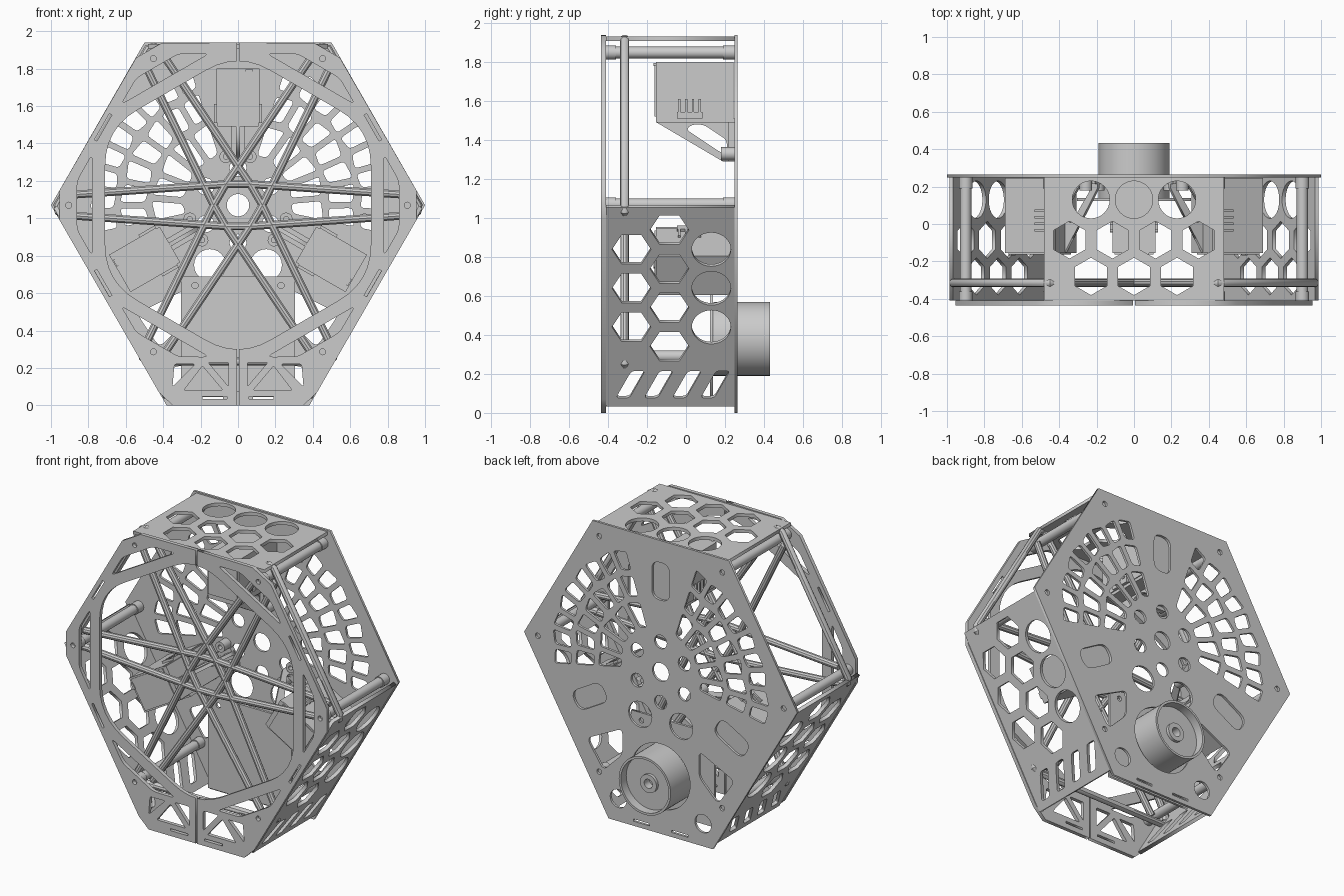
import bpy, bmesh
from math import sin, cos, pi, radians, atan2
from mathutils import Matrix, Vector

if "Cube" in bpy.data.objects:
    bpy.data.objects.remove(bpy.data.objects["Cube"])

CZ = 1.07                                   # height of the hexagon centre
CENTRE = Matrix.Translation((0, 0, CZ))


def P(a, u, v=0):
    """Point at distance u along direction a (degrees), v sideways."""
    a = radians(a)
    return (u * cos(a) - v * sin(a), u * sin(a) + v * cos(a))


def circle(x, y, r, n=24):
    return [(x + r * cos(2 * pi * i / n), y + r * sin(2 * pi * i / n)) for i in range(n)]


def hexagon(x, y, r):
    return [(x + r * sin(i * pi / 3), y + r * cos(i * pi / 3)) for i in range(6)]


def fillet(pts, t, seg=4):
    out = []
    for i, p in enumerate(pts):
        p, a, b = Vector(p), Vector(pts[i - 1]), Vector(pts[(i + 1) % len(pts)])
        s = p + (a - p).normalized() * min(t, (a - p).length * .48)
        e = p + (b - p).normalized() * min(t, (b - p).length * .48)
        for k in range(seg + 1):
            f = k / seg
            out.append(tuple(s * (1 - f) ** 2 + p * 2 * f * (1 - f) + e * f * f))
    return out


def rect(x0, y0, x1, y1):
    return [(x0, y0), (x1, y0), (x1, y1), (x0, y1)]


def flip(loop):
    return [(-x, y) for x, y in loop]


def curve_mesh(name, cu, m):
    tmp = bpy.data.objects.new(name, cu)
    bpy.context.collection.objects.link(tmp)
    me = bpy.data.meshes.new_from_object(tmp.evaluated_get(bpy.context.evaluated_depsgraph_get()))
    bpy.data.objects.remove(tmp)
    ob = bpy.data.objects.new(name, me)
    bpy.context.collection.objects.link(ob)
    ob.matrix_world = m
    return ob


def plate(name, loops, thick, m):
    cu = bpy.data.curves.new(name, 'CURVE')
    cu.dimensions, cu.fill_mode, cu.extrude = '2D', 'BOTH', thick / 2
    for lp in loops:
        sp = cu.splines.new('POLY')
        sp.points.add(len(lp) - 1)
        for q, (x, y) in zip(sp.points, lp):
            q.co = (x, y, 0, 1)
        sp.use_cyclic_u = True
    return curve_mesh(name, cu, m)


def smooth(ob):
    bpy.ops.object.select_all(action='DESELECT')
    ob.select_set(True)
    bpy.context.view_layer.objects.active = ob
    bpy.ops.object.shade_smooth_by_angle(angle=radians(35))


def tube(name, pts, y, r):
    cu = bpy.data.curves.new(name, 'CURVE')
    cu.dimensions, cu.bevel_depth, cu.bevel_resolution, cu.use_fill_caps = '3D', r, 3, True
    sp = cu.splines.new('POLY')
    sp.points.add(len(pts) - 1)
    for q, (x, z) in zip(sp.points, pts):
        q.co = (x, y, z, 1)
    smooth(curve_mesh(name, cu, CENTRE))


def lathe(name, prof, m, n=48):
    """Spin a (radius, y) profile around the y axis."""
    bm = bmesh.new()
    vs = [bm.verts.new((r, y, 0)) for r, y in prof]
    es = [bm.edges.new(e) for e in zip(vs, vs[1:])]
    bmesh.ops.spin(bm, geom=vs + es, axis=(0, 1, 0), cent=(0, 0, 0), angle=2 * pi, steps=n)
    bmesh.ops.remove_doubles(bm, verts=bm.verts, dist=1e-4)
    bmesh.ops.recalc_face_normals(bm, faces=bm.faces)
    me = bpy.data.meshes.new(name)
    bm.to_mesh(me)
    bm.free()
    ob = bpy.data.objects.new(name, me)
    bpy.context.collection.objects.link(ob)
    ob.matrix_world = m
    smooth(ob)


def box(name, lo, hi, m):
    lo, hi = Vector(lo), Vector(hi)
    bm = bmesh.new()
    bmesh.ops.create_cube(bm, size=1, matrix=Matrix.Translation((lo + hi) / 2) @ Matrix.Diagonal((*(hi - lo), 1)))
    me = bpy.data.meshes.new(name)
    bm.to_mesh(me)
    bm.free()
    ob = bpy.data.objects.new(name, me)
    bpy.context.collection.objects.link(ob)
    ob.matrix_world = m


def facing(y):
    return Matrix.Translation((0, y, CZ)) @ Matrix.Rotation(pi / 2, 4, 'X')


# front ring: two mirrored halves with corner windows and a trussed foot
inner = [p for p in fillet([P(30 + 60 * i, .82) for i in range(6)], .2, 6) if p[0] > .01]
inner = [(.005, -.77)] + sorted(inner, key=lambda p: atan2(p[1], p[0])) + [(.005, .77)]
half = [[(.005, .87), P(60, .955, .078), P(60, .955, -.078), P(0, .955, .078), P(0, .955, -.078),
         (.423, -1.0), (.35, -1.07), (.005, -1.07)] + inner]
for a in (0, 60, 300):
    half.append(fillet([P(a, .78, -.27), P(a, .86, -.13), P(a, .86, .13), P(a, .78, .27)], .03))
    half.append(circle(*P(a, .905), .016, 12))
for a in (30, 330):
    half.append([P(a, .825, -.08), P(a, .84, -.08), P(a, .84, .08), P(a, .825, .08)])
for tri in ([(.05, -.84), (.16, -.84), (.05, -.97)], [(.08, -.99), (.19, -.86), (.29, -.99)],
            [(.23, -.85), (.34, -.85), (.35, -.97)]):
    half.append(fillet(tri, .012))
half.append(rect(.06, -1.035, .19, -1.022))
plate('front_ring', half + [flip(l) for l in half], .025, facing(-.4225))

# back plate: fan of lightening slots, unit openings, wheel opening
back = [[(.5, .87), (1, 0), (.382, -1.07), (-.382, -1.07), (-1, 0), (-.5, .87)], circle(0, 0, .06)]
for i in range(6):
    back.append(circle(*P(30 + 60 * i, .2), .045))
    back.append(circle(*P(60 * i, .9), .018, 12))
for a in (90, 210, 330):
    back.append(fillet([P(a, .475, -.065), P(a, .725, -.065), P(a, .725, .065), P(a, .475, .065)], .06))
for a in (30, 150):
    for r0, r1, n in ((.29, .45, 5), (.49, .62, 7), (.66, .78, 9)):
        step = 84 / n
        for k in range(n):
            b = a - 42 + step * (k + .5)
            w0, w1 = [r * radians(step) / 2 - .017 for r in (r0, r1)]
            s = .03 if k % 2 else -.03
            back.append(fillet([P(b, r0 - s * .2, -w0), P(b, r1 - s * .3, -w1),
                                P(b, r1 + s * .3, w1), P(b, r0 + s * .2, w0)], .02))
low = [circle(.15, -.32, .085), circle(.31, -.92, .06), rect(.08, -1.04, .2, -1.025),
       fillet([(.28, -.45), (.54, -.58), (.42, -.76), (.28, -.62)], .04)]
back += low + [flip(l) for l in low] + [circle(0, -.69, .215, 48)]
plate('back_plate', back, .016, facing(.257))

# three honeycomb walls: top, lower right, lower left (the lower ones run down further)
for name, a, sgn in (('top_wall', 90, 0), ('right_wall', -30, 1), ('left_wall', 210, -1)):
    loops = [rect(-.48, -.41, .70 if sgn else .48, .25)]
    loops += [hexagon(s, -.28, .1) for s in (-.23, 0, .23)]
    loops += [hexagon(s, -.085, .1) for s in (-.345, -.115, .115, .345)]
    loops += [circle(s, .13, .1, 32) for s in (-.23, 0, .23)]
    if sgn:
        for i in range(4):
            y = -.36 + i * .145
            loops.append(fillet([(.65, y), (.65, y + .07), (.49, y + .15), (.49, y + .08)], .02))
    if sgn < 0:
        loops = [flip(l) for l in loops]
    c, s = cos(radians(a)), sin(radians(a))
    m = Matrix(((s, 0, c, c * .85), (0, 1, 0, 0), (-c, 0, s, CZ + s * .85), (0, 0, 0, 1)))
    plate(name, loops, .022, m)

# standoff posts at the corners, with collars at both ends
for i in range(6):
    x, z = P(60 * i, .9)
    lathe('standoff_post', [(0, -.41), (.036, -.41), (.036, -.36), (.03, -.36), (.03, .19),
                            (.036, .19), (.036, .25), (0, .25)], Matrix.Translation((x, 0, CZ + z)), 20)

# crossing tubes behind the front ring
for a in (0, 60, 120):
    for s in (-1, 1):
        tube('cross_tube', [P(a, -.9, s * .055), P(a, -.06, s * .113), P(a, .06, s * .113), P(a, .9, s * .055)],
             -.315, .022)

# tubes along the three open sides, hooked round the corners
for a in (0, 120, 240):
    hook = [(.86, -.055), (.93, -.055), (.96, -.035), (.965, 0)]
    start = [P(a, u, v) for u, v in hook]
    end = [P(a + 60, u, -v) for u, v in reversed(hook)]
    tube('side_tube', start + end, -.315, .023)

# three drive units around the centre, each on a finned bracket
side_on = Matrix(((0, 0, 1, 0), (1, 0, 0, 0), (0, 1, 0, 0), (0, 0, 0, 1)))
for k in range(3):
    m = CENTRE @ Matrix.Rotation(k * 2 * pi / 3, 4, 'Y')
    box('drive_box', (-.115, -.155, .44), (.115, .245, .73), m)
    box('box_lid', (-.105, -.162, .45), (.105, -.155, .715), m)
    box('box_socket', (.04, -.168, .71), (.08, -.155, .725), m)
    box('bracket_shelf', (-.11, -.155, .42), (.11, .249, .44), m)
    fin = [[(-.15, .42), (.24, .42), (.24, .22), (.19, .22)],
           fillet([(.0, .385), (.03, .41), (.09, .41), (.21, .33), (.21, .27), (.18, .265)], .025)]
    plate('bracket_fin', fin, .022, m @ side_on)
    box('bracket_foot', (-.035, .215, .22), (.035, .249, .42), m)
    for x in (-.065, .065):
        lathe('bracket_boss', [(.014, .249), (.014, .18), (.034, .18), (.034, .249)],
              m @ Matrix.Translation((x, 0, .26)), 20)
    for s in (-1, 1):
        for i in range(4):
            y = -.04 + i * .035
            box('side_clip', (s * .122 - .007, y, .45), (s * .122 + .007, y + .012, .54), m)
        box('clip_base', (s * .122 - .007, -.045, .44), (s * .122 + .007, .085, .475), m)

# inner mounting panel and the wheel sticking out of the back
panel = [rect(-.305, -.995, .305, -.38)] + [circle(x, -.43, .017, 12) for x in (-.23, .23)]
plate('mount_panel', panel, .016, facing(.13))
lathe('rear_wheel', [(0, .14), (.19, .14), (.19, .432), (.175, .432), (.175, .375), (.06, .375), (.06, .395),
                     (.03, .395), (.03, .34), (0, .34)], Matrix.Translation((0, 0, .38)), 48)
